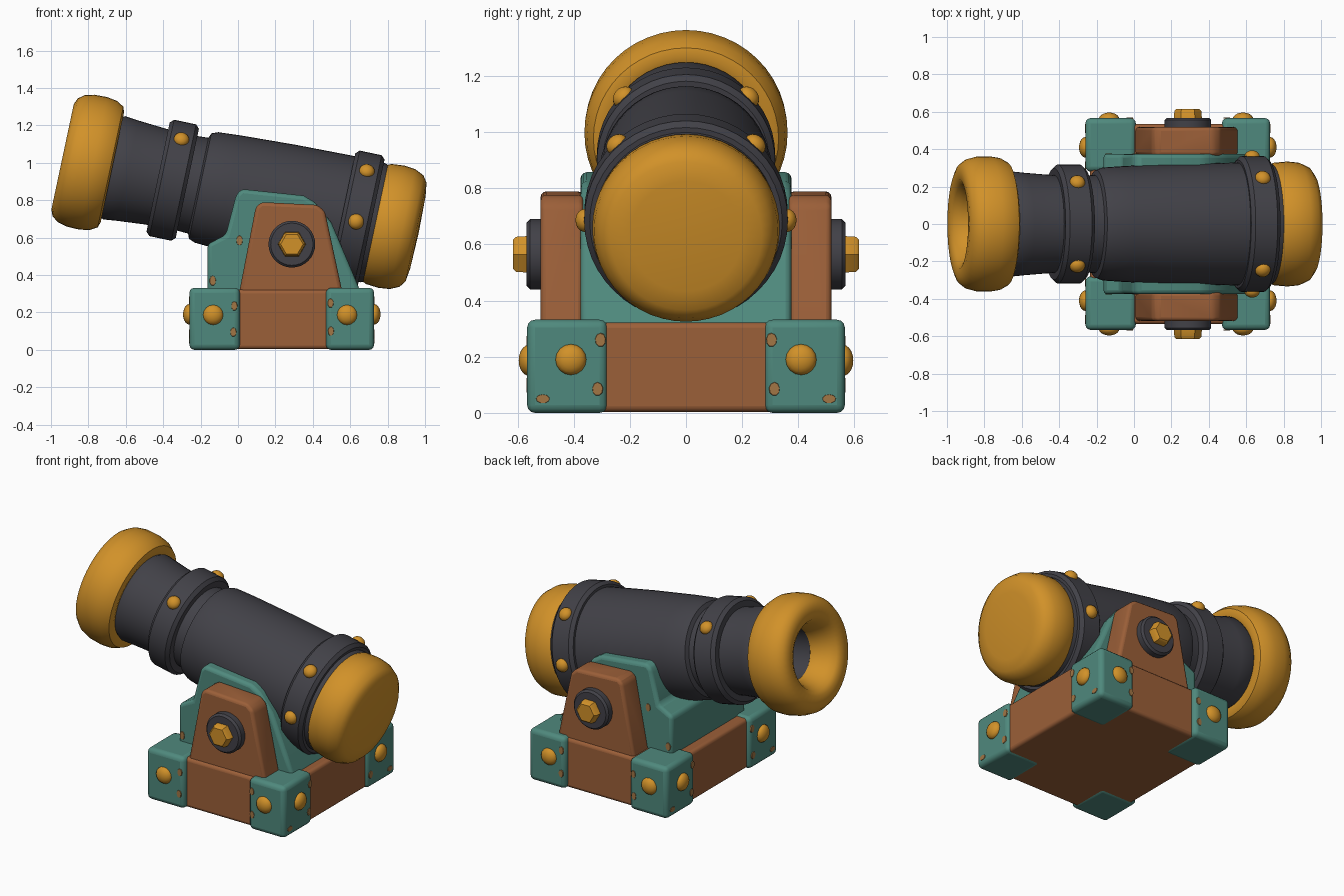
import bpy, bmesh, math
from mathutils import Matrix, Vector

if "Cube" in bpy.data.objects:
    bpy.data.objects.remove(bpy.data.objects["Cube"])


def mat(name, col):
    m = bpy.data.materials.new(name)
    m.diffuse_color = (*col, 1)
    m.use_nodes = True
    m.node_tree.nodes["Principled BSDF"].inputs["Base Color"].default_value = m.diffuse_color
    return m


GOLD = mat("gold", (0.64, 0.285, 0.022))
IRON = mat("dark iron", (0.054, 0.053, 0.064))
WOOD = mat("brown wood", (0.33, 0.115, 0.040))
TEAL = mat("teal paint", (0.078, 0.250, 0.205))
RUST = mat("rust", (0.36, 0.18, 0.06))

# Barrel frame: local z runs to the muzzle, local x is the barrel's upper side
BARREL = Matrix.Translation((0.634, 0, 0.698)) @ Matrix.Rotation(math.radians(-78), 4, 'Y')


def finish(name, bm, material, bevel=0, matrix=None, segs=3):
    if matrix:
        bm.transform(matrix)
    bmesh.ops.recalc_face_normals(bm, faces=bm.faces)
    me = bpy.data.meshes.new(name)
    bm.to_mesh(me)
    bm.free()
    me.materials.append(material)
    ob = bpy.data.objects.new(name, me)
    bpy.context.collection.objects.link(ob)
    if bevel:
        b = ob.modifiers.new("Bevel", 'BEVEL')
        b.width, b.segments, b.limit_method = bevel, segs, 'ANGLE'
    bpy.ops.object.select_all(action='DESELECT')
    ob.select_set(True)
    bpy.context.view_layer.objects.active = ob
    bpy.ops.object.shade_smooth_by_angle(angle=math.radians(40))
    return ob


def lathe(name, profile, material, matrix, closed=False, n=48):
    """Spin (height, radius) points round local z."""
    bm = bmesh.new()
    rings = []
    for s, r in profile:
        if r == 0:
            rings.append([bm.verts.new((0, 0, s))] * n)
        else:
            rings.append([bm.verts.new((r * math.cos(2 * math.pi * i / n),
                                        r * math.sin(2 * math.pi * i / n), s)) for i in range(n)])
    pairs = list(zip(rings, rings[1:])) + ([(rings[-1], rings[0])] if closed else [])
    for a, b in pairs:
        for i in range(n):
            j = (i + 1) % n
            vs = list(dict.fromkeys((a[i], a[j], b[j], b[i])))
            bm.faces.new(vs)
    return finish(name, bm, material, 0, matrix)


def box(name, lo, hi, material, bevel):
    bm = bmesh.new()
    bmesh.ops.create_cube(bm, size=1)
    lo, hi = Vector(lo), Vector(hi)
    m = Matrix.Translation((lo + hi) / 2) @ Matrix.Diagonal((*(hi - lo), 1))
    return finish(name, bm, material, bevel, m)


def prism(name, outline, y0, y1, material, bevel):
    """Extrude an (x, z) outline from y0 to y1."""
    bm = bmesh.new()
    a = [bm.verts.new((x, y0, z)) for x, z in outline]
    b = [bm.verts.new((x, y1, z)) for x, z in outline]
    bm.faces.new(a)
    bm.faces.new(b)
    for i in range(len(a)):
        j = (i + 1) % len(a)
        bm.faces.new((a[i], a[j], b[j], b[i]))
    return finish(name, bm, material, bevel)


def facing(pos, normal):
    q = Vector(normal).to_track_quat('Z', 'Y')
    return Matrix.Translation(pos) @ q.to_matrix().to_4x4()


def stud(name, matrix, r, h):
    bm = bmesh.new()
    bmesh.ops.create_uvsphere(bm, u_segments=16, v_segments=10, radius=1)
    finish(name, bm, GOLD, 0, matrix @ Matrix.Diagonal((r, r, h, 1)))


def spot(pos, normal, rx, rz):
    """Thin rust patch lying on a painted face."""
    bm = bmesh.new()
    bmesh.ops.create_cone(bm, cap_ends=True, segments=9, radius1=1, radius2=0.9, depth=1)
    finish("rust_patch", bm, RUST, 0, facing(pos, normal) @ Matrix.Diagonal((rx, rz, 0.006, 1)))


# Barrel body with hollow bore
lathe("barrel", [(-0.15, 0), (-0.15, 0.30), (-0.09, 0.325), (0.1, 0.328), (0.4, 0.322), (0.7, 0.31),
                 (0.82, 0.302), (0.855, 0.288), (0.865, 0.262), (0.93, 0.258), (1.1, 0.262),
                 (1.25, 0.274), (1.325, 0.282), (1.35, 0.27), (1.45, 0.25), (1.45, 0.16),
                 (1.1, 0.16), (1.1, 0)], IRON, BARREL)

# Iron bands
for name, s, r in (("breech_band", 0.0, 0.363), ("muzzle_band", 1.005, 0.318)):
    lathe(name, [(s - 0.08, r - 0.07), (s - 0.08, r - 0.02), (s - 0.06, r), (s + 0.06, r),
                 (s + 0.08, r - 0.02), (s + 0.08, r - 0.07)], IRON, BARREL, closed=True)

# Gold muzzle ring and breech cap
lathe("muzzle_ring", [(1.35, 0.25), (1.335, 0.30), (1.345, 0.33), (1.385, 0.353), (1.44, 0.362),
                      (1.51, 0.36), (1.56, 0.347), (1.593, 0.322), (1.607, 0.288), (1.606, 0.24),
                      (1.59, 0.212), (1.55, 0.188), (1.48, 0.16), (1.44, 0.156)],
      GOLD, BARREL, closed=True)
lathe("breech_cap", [(-0.34, 0), (-0.335, 0.2), (-0.325, 0.27), (-0.30, 0.305), (-0.25, 0.328),
                     (-0.19, 0.334), (-0.12, 0.328), (-0.085, 0.31), (-0.07, 0.28), (-0.07, 0)],
      GOLD, BARREL)

# Studs on the bands (angle measured from the top of the barrel)
for s, r, angles in ((0.0, 0.36, (43, 92)), (1.005, 0.315, (45,))):
    for a in angles:
        for side in (-1, 1):
            t = math.radians(a) * side
            d = Vector((math.cos(t), math.sin(t), 0))
            stud("band_stud", BARREL @ facing(d * r + Vector((0, 0, s)), d), 0.042, 0.034)

# Wooden base
box("base", (-0.235, -0.535, 0.004), (0.71, 0.535, 0.322), WOOD, 0.02)

# Painted cradle block under the barrel
prism("cradle", [(-0.163, 0.30), (-0.163, 0.565), (-0.065, 0.615), (-0.01, 0.83), (0.02, 0.86),
                 (0.35, 0.825), (0.41, 0.79), (0.50, 0.68), (0.61, 0.42), (0.66, 0.30)],
      -0.375, 0.375, TEAL, 0.03)

for side in (-1, 1):
    # Wooden cheek
    prism("cheek", [(0.005, 0.30), (0.095, 0.765), (0.125, 0.79), (0.425, 0.775), (0.465, 0.74),
                    (0.56, 0.30)], side * 0.365, side * 0.518, WOOD, 0.022)
    # Trunnion washer and hexagonal bolt
    out = facing((0.288, side * 0.5, 0.565), (0, side, 0))
    lathe("trunnion_washer", [(0, 0), (0, 0.125), (0.055, 0.125), (0.068, 0.113), (0.068, 0)],
          IRON, out, n=32)
    lathe("trunnion_bolt", [(0.05, 0), (0.05, 0.076), (0.105, 0.072), (0.116, 0.06), (0.116, 0)],
          GOLD, out, n=6)
    # Corner blocks with two studs each
    for x0, x1, end in ((-0.26, 0.01, -1), (0.47, 0.728, 1)):
        y0, y1 = sorted((side * 0.28, side * 0.566))
        box("corner_block", (x0, y0, 0), (x1, y1, 0.332), TEAL, 0.028)
        xm = -0.133 if end < 0 else 0.583
        stud("corner_stud", facing((xm, side * 0.56, 0.187), (0, side, 0)), 0.055, 0.036)
        xe = x0 if end < 0 else x1
        stud("corner_stud", facing((xe, side * 0.41, 0.19), (end, 0, 0)), 0.055, 0.034)
        # Rust patches on the end faces
        spot((xe, side * 0.315, 0.085), (end, 0, 0), 0.02, 0.026)
        spot((xe, side * 0.305, 0.26), (end, 0, 0), 0.02, 0.026)
        spot((xe, side * 0.51, 0.05), (end, 0, 0), 0.026, 0.017)
    # Rust patches on the side faces
    for x, z in ((-0.025, 0.095), (-0.02, 0.235), (0.497, 0.10), (0.495, 0.25)):
        spot((x, side * 0.566, z), (0, side, 0), 0.017, 0.026)
    for x, z in ((0.008, 0.585), (-0.135, 0.37)):
        spot((x, side * 0.375, z), (0, side, 0), 0.018, 0.028)
